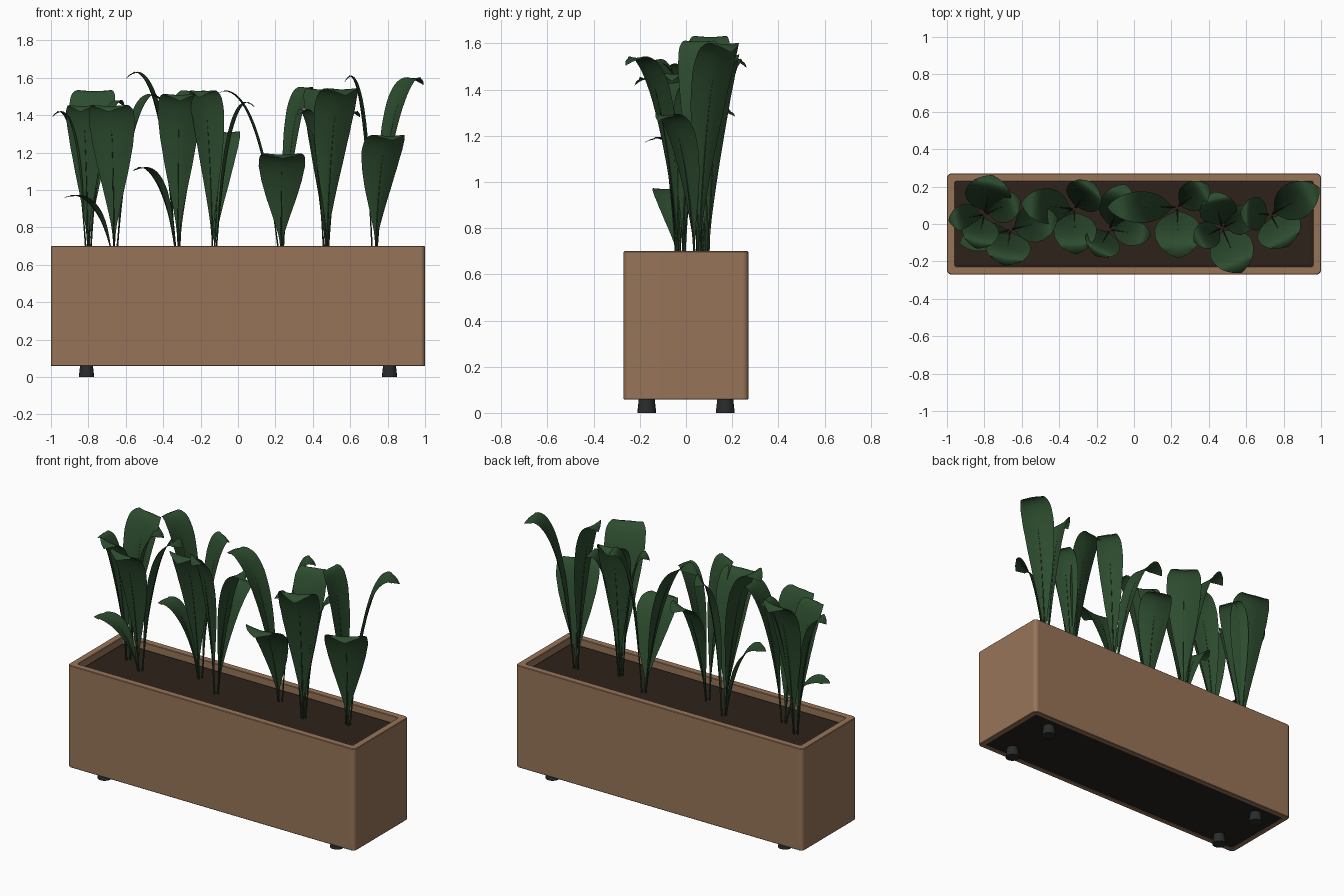
import bpy, bmesh, math
from mathutils import Vector

if "Cube" in bpy.data.objects:
    bpy.data.objects.remove(bpy.data.objects["Cube"])


def material(name, rgb):
    m = bpy.data.materials.new(name)
    m.diffuse_color = (*rgb, 1)
    m.use_nodes = True
    m.node_tree.nodes["Principled BSDF"].inputs["Base Color"].default_value = m.diffuse_color
    return m


WOOD = material("planter_brown", (0.31, 0.175, 0.098))
DARK = material("dark_base", (0.018, 0.016, 0.014))
FOOT = material("foot_black", (0.022, 0.024, 0.023))
SOIL = material("soil_brown", (0.026, 0.016, 0.010))
LEAF = material("leaf_green", (0.026, 0.072, 0.028))
STEM = material("stem_green", (0.02, 0.05, 0.02))


def finish(bm, name, mat, angle=35):
    bmesh.ops.recalc_face_normals(bm, faces=bm.faces)
    me = bpy.data.meshes.new(name)
    bm.to_mesh(me)
    bm.free()
    me.materials.append(mat)
    ob = bpy.data.objects.new(name, me)
    bpy.context.collection.objects.link(ob)
    bpy.ops.object.select_all(action='DESELECT')
    ob.select_set(True)
    bpy.context.view_layer.objects.active = ob
    bpy.ops.object.shade_smooth_by_angle(angle=math.radians(angle))
    return ob


def rounded_loop(bm, inset, z, r):
    """Rounded rectangle, inset from the planter's outline."""
    hx, hy, pts = 1 - inset - r, 0.27 - inset - r, []
    for i, (sx, sy) in enumerate(((1, 1), (-1, 1), (-1, -1), (1, -1))):
        for k in range(6):
            a = (i + k / 5) * math.pi / 2
            pts.append(bm.verts.new((sx * hx + r * math.cos(a), sy * hy + r * math.sin(a), z)))
    return pts


def loft(name, sections, mat, cap=False):
    bm = bmesh.new()
    loops = [rounded_loop(bm, *s) for s in sections]
    for a, b in zip(loops, loops[1:]):
        for i in range(len(a)):
            j = (i + 1) % len(a)
            bm.faces.new((a[i], a[j], b[j], b[i]))
    if cap:
        bm.faces.new(loops[0])
        bm.faces.new(loops[-1])
    ob = finish(bm, name, mat)
    ob.modifiers.new("flat_panels", 'WEIGHTED_NORMAL').keep_sharp = True
    return ob


# planter shell: (inset, height, corner radius), from the underside over the rim to the inside
loft("planter_box", [(0.032, 0.075, 0.012), (0.032, 0.058, 0.012), (0.003, 0.058, 0.022),
                     (0, 0.061, 0.025), (0, 0.697, 0.025), (0.003, 0.70, 0.022),
                     (0.040, 0.70, 0.012), (0.043, 0.697, 0.010), (0.043, 0.62, 0.010)], WOOD)
loft("bottom_panel", [(0.03, 0.062, 0.012), (0.03, 0.075, 0.012)], DARK, True)
loft("soil", [(0.043, 0.63, 0.010), (0.043, 0.655, 0.010), (0.055, 0.662, 0.010)], SOIL, True)

# four tapered feet
for sx, side in ((-1, "left"), (1, "right")):
    for sy, end in ((-1, "front"), (1, "back")):
        bm = bmesh.new()
        bmesh.ops.create_cone(bm, cap_ends=True, segments=24, radius1=0.041, radius2=0.034, depth=0.064)
        bmesh.ops.translate(bm, vec=(sx * 0.81, sy * 0.17, 0.032), verts=bm.verts)
        finish(bm, f"foot_{end}_{side}", FOOT)

# leaf outline: relative half width along the length
OUTLINE = [(0, 0.03), (0.08, 0.05), (0.15, 0.14), (0.25, 0.36), (0.38, 0.66), (0.5, 0.87),
           (0.63, 1.0), (0.75, 0.97), (0.85, 0.78), (0.92, 0.55), (0.97, 0.3), (1, 0.02)]


def half_width(t):
    for (t0, w0), (t1, w1) in zip(OUTLINE, OUTLINE[1:]):
        if t <= t1:
            return w0 + (w1 - w0) * (t - t0) / (t1 - t0)
    return OUTLINE[-1][1]


def bezier(t, a, b, c, d):
    s = 1 - t
    return a * s**3 + 3 * b * s * s * t + 3 * c * s * t * t + d * t**3


def leaf(bm, stems, base, tip, width):
    """Softly cupped blade rising from base and arching over to tip."""
    out = Vector((tip[0] - base[0], tip[1] - base[1], 0))
    reach, rise = out.length, tip[2] - 0.655
    out.normalize()
    side = Vector((-out.y, out.x, 0))
    start = Vector((base[0], base[1], 0.655)) + out * 0.012

    def point(t):
        r = bezier(t, 0, 0.12, 0.45, 1) * reach
        return start + out * r + Vector((0, 0, bezier(t, 0, 0.45, 1.17, 0.96) * rise))

    rows, n = [], 26
    for i in range(n + 1):
        t = 1 - (1 - i / n) ** 1.25
        p = point(t)
        tangent = (point(t + 0.01) - point(t - 0.01)).normalized()
        normal = tangent.cross(side)
        if normal.dot(out) > 0:
            normal = -normal
        w = half_width(t) * width / 2
        cup = 0.24 - 0.22 * t ** 2
        rows.append([bm.verts.new(p + side * (u * w) + normal * (cup * w * abs(u) ** 1.5))
                     for u in (-1, -0.67, -0.33, 0, 0.33, 0.67, 1)])
    for a, b in zip(rows, rows[1:]):
        for k in range(6):
            bm.faces.new((a[k], a[k + 1], b[k + 1], b[k]))
    # stem continuing into the midrib
    sp = stems.splines.new('POLY')
    sp.points.add(12)
    for i, q in enumerate(sp.points):
        q.co = (*point(i / 12 * 0.6), 1)
        q.radius = 1 - 0.85 * i / 12


# plants: base (x, y), then leaves as (tip x, tip y, top z, width)
PLANTS = [
    ((-0.80, 0.05), [(-0.98, 0.02, 1.42, 0.15), (-0.76, 0.25, 1.53, 0.25),
                     (-0.84, -0.12, 1.45, 0.20), (-0.62, 0.13, 1.48, 0.18)]),
    ((-0.66, -0.03), [(-0.69, -0.21, 1.45, 0.25), (-0.42, 0.03, 1.51, 0.20),
                      (-0.92, -0.10, 0.97, 0.15)]),
    ((-0.32, 0.08), [(-0.59, 0.11, 1.63, 0.19), (-0.55, 0.01, 1.12, 0.16),
                     (-0.31, -0.15, 1.51, 0.23), (-0.22, 0.21, 1.53, 0.21)]),
    ((-0.13, -0.03), [(-0.20, -0.16, 1.53, 0.20), (0.08, -0.06, 1.47, 0.14),
                      (-0.05, 0.20, 1.31, 0.20)]),
    ((0.23, 0.09), [(-0.13, 0.09, 1.53, 0.17), (0.24, -0.17, 1.19, 0.25),
                    (0.39, 0.20, 1.55, 0.16)]),
    ((0.47, -0.02), [(0.57, -0.25, 1.54, 0.24), (0.33, -0.09, 1.43, 0.15),
                     (0.43, 0.16, 1.54, 0.20), (0.64, 0.06, 1.42, 0.16)]),
    ((0.73, 0.05), [(0.98, 0.19, 1.60, 0.20), (0.82, -0.11, 1.29, 0.25),
                    (0.58, 0.06, 1.61, 0.18)]),
]
for i, (base, tips) in enumerate(PLANTS, 1):
    bm = bmesh.new()
    stems = bpy.data.curves.new(f"stems_{i}", 'CURVE')
    stems.dimensions = '3D'
    stems.bevel_depth = 0.005
    stems.bevel_resolution = 1
    for x, y, z, w in tips:
        leaf(bm, stems, base, (x, y, z), w)
    finish(bm, f"plant_leaves_{i}", LEAF, 60)
    stems.materials.append(STEM)
    bpy.context.collection.objects.link(bpy.data.objects.new(f"plant_stems_{i}", stems))
